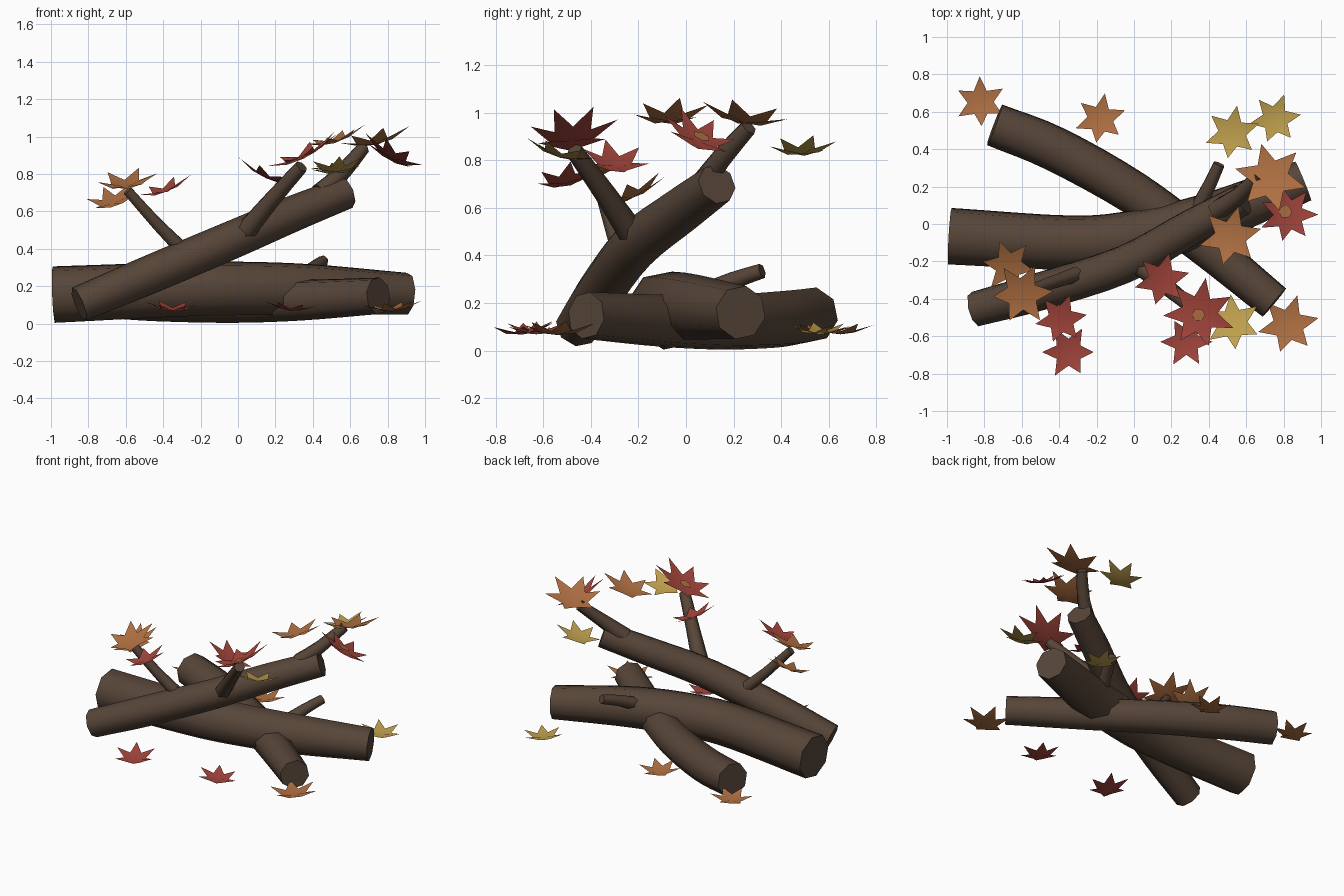
import bpy, bmesh, math
from mathutils import Vector

if "Cube" in bpy.data.objects:
    bpy.data.objects.remove(bpy.data.objects["Cube"])


def material(name, rgb):
    m = bpy.data.materials.new(name)
    m.diffuse_color = (*rgb, 1)
    m.use_nodes = True
    m.node_tree.nodes["Principled BSDF"].inputs["Base Color"].default_value = m.diffuse_color
    return m


BARK = material("bark_brown", (0.095, 0.060, 0.040))
ORANGE = material("leaf_orange", (0.44, 0.165, 0.056))
RED = material("leaf_red", (0.37, 0.06, 0.045))
YELLOW = material("leaf_yellow", (0.53, 0.35, 0.075))


def finish(bm, name, mat, angle=65):
    me = bpy.data.meshes.new(name)
    bm.to_mesh(me)
    bm.free()
    me.materials.append(mat)
    ob = bpy.data.objects.new(name, me)
    bpy.context.collection.objects.link(ob)
    bpy.ops.object.select_all(action='DESELECT')
    ob.select_set(True)
    bpy.context.view_layer.objects.active = ob
    bpy.ops.object.shade_smooth_by_angle(angle=math.radians(angle))
    return ob


def spline(pts, steps):
    """Catmull-Rom curve through (x, y, z, radius) points."""
    p = [Vector(q) for q in pts]
    p = [2 * p[0] - p[1]] + p + [2 * p[-1] - p[-2]]
    out = []
    for i in range(1, len(p) - 2):
        a, b, c, d = p[i - 1:i + 3]
        for s in range(steps):
            t = s / steps
            out.append(0.5 * (2 * b + (c - a) * t + (2 * a - 5 * b + 4 * c - d) * t ** 2
                              + (3 * b - a - 3 * c + d) * t ** 3))
    return out + [p[-2]]


def limb(name, pts, sides=8, steps=4):
    """Tapered, capped tube along a smooth path."""
    path = spline(pts, steps)
    bm = bmesh.new()
    rings = []
    for i, q in enumerate(path):
        tan = (path[min(i + 1, len(path) - 1)] - path[max(i - 1, 0)]).to_3d().normalized()
        side = tan.cross(Vector((0, 0, 1))).normalized()
        up = side.cross(tan)
        ring = []
        for k in range(sides):
            a = math.tau * (k + 0.25) / sides
            ring.append(bm.verts.new(q.to_3d() + (side * math.cos(a) + up * math.sin(a)) * q.w))
        rings.append(ring)
    for r0, r1 in zip(rings, rings[1:]):
        for k in range(sides):
            j = (k + 1) % sides
            bm.faces.new((r0[k], r0[j], r1[j], r1[k]))
    bm.faces.new(rings[0])
    bm.faces.new(rings[-1])
    bmesh.ops.recalc_face_normals(bm, faces=bm.faces)
    finish(bm, name, BARK)


# Two logs on the ground and one leaning across them
limb("large_log", [(-0.985, -0.065, 0.155, 0.154), (-0.34, -0.10, 0.182, 0.148),
                   (0.0, -0.07, 0.188, 0.146), (0.4, 0.03, 0.182, 0.138), (0.905, 0.23, 0.16, 0.114)])
limb("crossing_log", [(-0.745, 0.53, 0.15, 0.118), (-0.42, 0.40, 0.132, 0.122),
                      (0.0, 0.165, 0.12, 0.118), (0.36, -0.10, 0.126, 0.111),
                      (0.75, -0.42, 0.148, 0.1)])
limb("leaning_log", [(-0.85, -0.455, 0.105, 0.095), (-0.5, -0.36, 0.25, 0.103),
                     (-0.05, -0.215, 0.44, 0.102), (0.3, -0.02, 0.59, 0.096),
                     (0.58, 0.13, 0.70, 0.087)])

# Twigs growing from the logs
limb("left_twig", [(-0.28, -0.26, 0.38, 0.045), (-0.43, -0.31, 0.53, 0.036),
                   (-0.59, -0.365, 0.71, 0.03)], 6, 2)
limb("front_twig", [(0.03, -0.22, 0.48, 0.058), (0.18, -0.34, 0.66, 0.046),
                    (0.34, -0.47, 0.84, 0.037)], 6, 2)
limb("top_twig", [(0.44, 0.07, 0.70, 0.058), (0.56, 0.15, 0.81, 0.046),
                  (0.67, 0.265, 0.94, 0.036)], 6, 2)
limb("stub_twig", [(0.34, 0.08, 0.24, 0.045), (0.40, 0.2, 0.295, 0.037),
                   (0.455, 0.32, 0.335, 0.032)], 6, 2)

LOBE_LENGTHS = [1.0, 0.97, 1.0, 0.9, 0.92, 1.0, 0.97]


def leaf(name, x, y, z, size, heading, sx, sy, mat, lobes=6):
    """Cupped star leaf, tilted by the slopes sx and sy."""
    def point(deg, r, lift):
        a = math.radians(deg + heading)
        dx, dy = size * r * math.cos(a), size * r * math.sin(a)
        return bm.verts.new((x + dx, y + dy, z + sx * dx + sy * dy + lift * size))
    bm = bmesh.new()
    hub = point(0, 0, -0.12)
    rim = []
    step = 360 / lobes
    for i in range(lobes):
        rim += [point(i * step, LOBE_LENGTHS[i], 0.16), point((i + 0.5) * step, 0.5, -0.05)]
    for a, b in zip(rim, rim[1:] + rim[:1]):
        bm.faces.new((hub, a, b))
    finish(bm, name, mat)


LEAVES = [
    # fallen leaves
    (-0.82, 0.65, 0.085, 0.14, 92, 0.05, 0, ORANGE),
    (-0.18, 0.56, 0.085, 0.14, 80, 0, -0.05, ORANGE),
    (0.755, 0.56, 0.085, 0.14, 70, -0.08, 0, YELLOW),
    (0.825, -0.54, 0.085, 0.165, 73, 0.08, 0, ORANGE),
    (0.28, -0.63, 0.085, 0.14, 240, -0.1, 0, RED),
    (-0.35, -0.685, 0.085, 0.145, 120, -0.05, 0.1, RED),
    # leaves around the left twig
    (-0.60, -0.375, 0.752, 0.17, 5, 0.12, 0.3, ORANGE),
    (-0.67, -0.225, 0.66, 0.145, 110, 0.2, 0.42, ORANGE),
    (-0.39, -0.51, 0.72, 0.14, 70, 0.35, 0.2, RED),
    # leaves around the front twig
    (0.35, -0.48, 0.905, 0.195, 80, 0.48, 0.1, RED, 7),
    (0.15, -0.30, 0.795, 0.15, 75, -0.45, -0.1, RED),
    (0.53, -0.53, 0.83, 0.155, 95, 0.1, -0.28, YELLOW),
    # leaves around the top twig
    (0.73, 0.245, 0.98, 0.195, 45, 0.2, -0.15, ORANGE),
    (0.825, 0.05, 0.9, 0.16, 103, -0.48, -0.35, RED, 7),
    (0.515, -0.07, 0.985, 0.17, 75, 0.3, 0.05, ORANGE),
    (0.525, 0.485, 0.845, 0.15, 80, 0.25, 0.03, YELLOW),
]
for n, args in enumerate(LEAVES):
    leaf(f"leaf_{n + 1}", *args)

# Small orange hearts on two red leaves
for n, (x, y, z, sx, sy) in enumerate([(0.345, -0.485, 0.897, 0.48, 0.1),
                                       (0.81, 0.065, 0.902, -0.48, -0.35)]):
    bm = bmesh.new()
    ring = []
    for k in range(6):
        dx, dy = 0.036 * math.cos(k * math.pi / 3), 0.036 * math.sin(k * math.pi / 3)
        ring.append(bm.verts.new((x + dx, y + dy, z + sx * dx + sy * dy)))
    bm.faces.new(ring)
    finish(bm, f"leaf_heart_{n + 1}", ORANGE)
